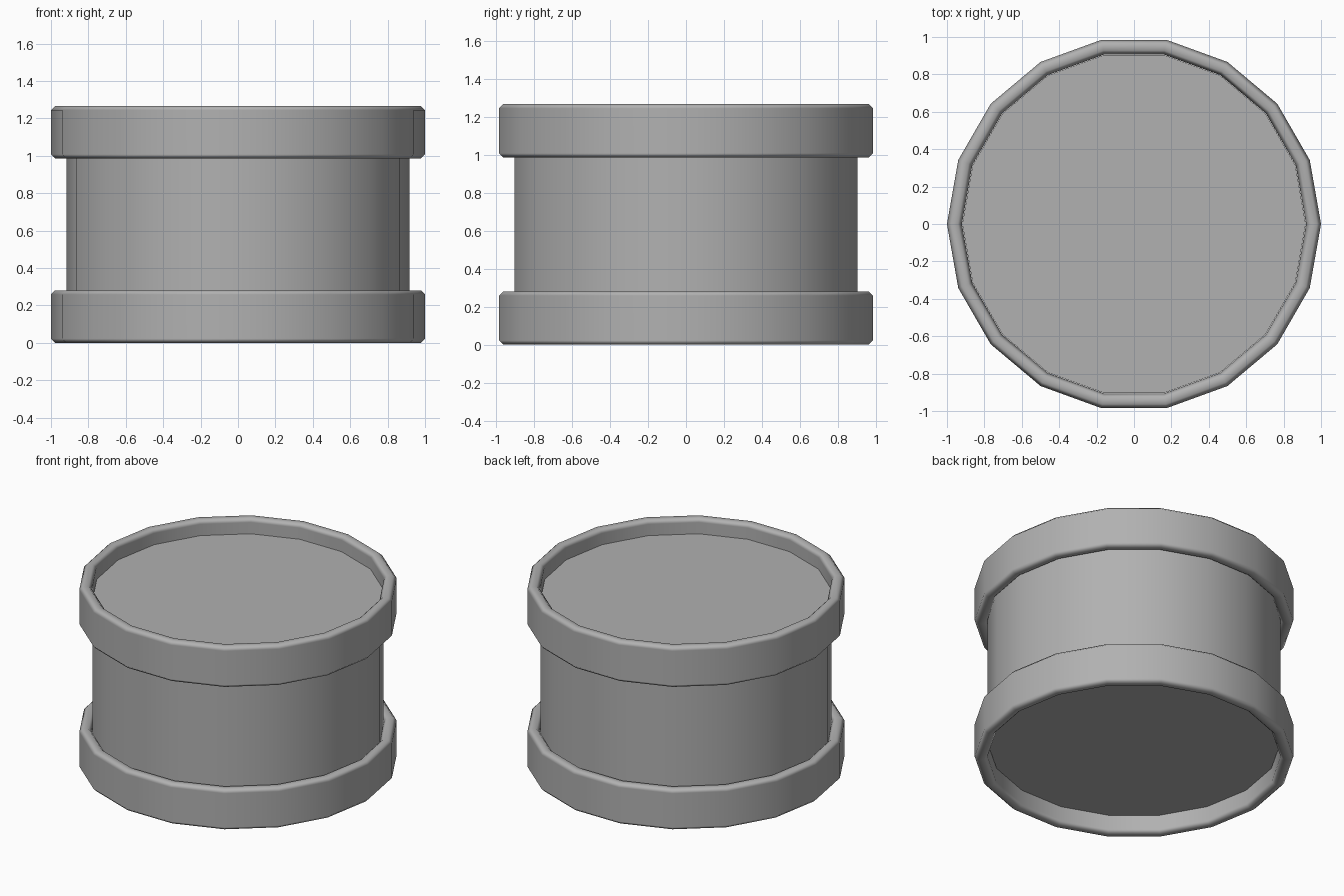
import bpy, math

if "Cube" in bpy.data.objects:
    bpy.data.objects.remove(bpy.data.objects["Cube"])

SIDES = 18
HEIGHT = 1.266

grey = bpy.data.materials.new("dark_grey")
grey.diffuse_color = (0.44, 0.44, 0.44, 1)
grey.use_nodes = True
grey.node_tree.nodes["Principled BSDF"].inputs["Base Color"].default_value = grey.diffuse_color


def lathe(name, profile, closed):
    """Revolve an (r, z) profile; an open profile gets flat end caps."""
    n = len(profile)
    verts = []
    for s in range(SIDES):
        a = 2 * math.pi * s / SIDES
        verts += [(r * math.cos(a), r * math.sin(a), z) for r, z in profile]
    faces = []
    for s in range(SIDES):
        t = (s + 1) % SIDES
        for i in range(n if closed else n - 1):
            j = (i + 1) % n
            faces.append((s * n + i, t * n + i, t * n + j, s * n + j))
    if not closed:
        faces.append([s * n for s in reversed(range(SIDES))])
        faces.append([s * n + n - 1 for s in range(SIDES)])
    mesh = bpy.data.meshes.new(name)
    mesh.from_pydata(verts, [], faces)
    mesh.materials.append(grey)
    obj = bpy.data.objects.new(name, mesh)
    bpy.context.collection.objects.link(obj)
    bpy.context.view_layer.objects.active = obj
    bpy.ops.object.select_all(action='DESELECT')
    obj.select_set(True)
    bpy.ops.object.shade_smooth_by_angle(angle=math.radians(50))
    # Keep the broad faces flat-shaded vertically, with soft bevels between
    mod = obj.modifiers.new("weighted_normals", 'WEIGHTED_NORMAL')
    mod.weight = 100
    mod.keep_sharp = True
    return obj


def hoop(name, z0):
    """Bevelled rectangular band."""
    r0, r1, z1, b = 0.92, 1.0, z0 + 0.28, 0.022
    lathe(name, [(r0 + b, z0), (r1 - b, z0), (r1, z0 + b), (r1, z1 - b),
                 (r1 - b, z1), (r0 + b, z1), (r0, z1 - b), (r0, z0 + b)], True)


# Drum body, with both heads recessed inside the hoops
lathe("drum_body", [(0.918, 0.118), (0.918, HEIGHT - 0.1)], False)

# Rims
hoop("lower_hoop", 0.0)
hoop("upper_hoop", HEIGHT - 0.28)
